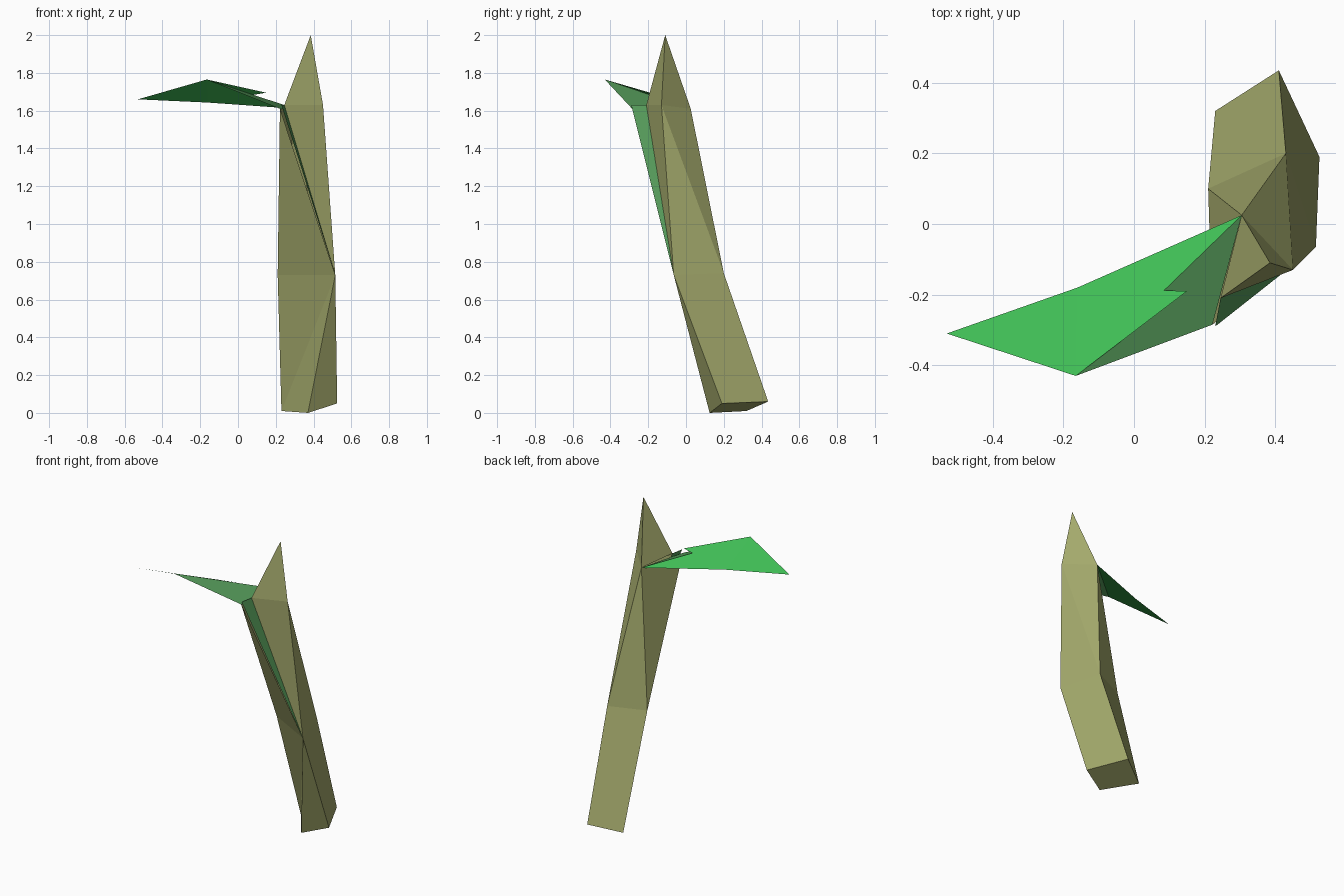
import bpy
import bmesh

if "Cube" in bpy.data.objects:
    bpy.data.objects.remove(bpy.data.objects["Cube"])


def material(name, rgb):
    m = bpy.data.materials.new(name)
    m.diffuse_color = (*rgb, 1)
    m.use_nodes = True
    m.node_tree.nodes["Principled BSDF"].inputs["Base Color"].default_value = m.diffuse_color
    return m


OLIVE = material("olive_stalk", (0.37, 0.40, 0.15))
GREEN = material("bright_leaf", (0.05, 0.50, 0.09))
BLEND = material("pale_leaf_base", (0.09, 0.32, 0.10))


def part(name, pts, groups):
    """Flat-faced mesh from named points; groups = [(material, 'space separated faces')]."""
    me = bpy.data.meshes.new(name)
    ob = bpy.data.objects.new(name, me)
    bpy.context.collection.objects.link(ob)
    bm = bmesh.new()
    verts = {}
    for i, (mat, faces) in enumerate(groups):
        me.materials.append(mat)
        for word in faces.split():
            for k in word:
                if k not in verts:
                    verts[k] = bm.verts.new(pts[k])
            bm.faces.new([verts[k] for k in word]).material_index = i
    bmesh.ops.recalc_face_normals(bm, faces=bm.faces)
    bm.to_mesh(me)
    bm.free()
    return ob


P = {
    # stalk foot
    "a": (0.23, 0.32, 0.01), "b": (0.41, 0.435, 0.06),
    "c": (0.525, 0.19, 0.05), "d": (0.37, 0.125, 0.0),
    # stalk middle
    "e": (0.21, 0.10, 0.73), "f": (0.43, 0.20, 0.74), "g": (0.515, -0.065, 0.73),
    # stalk top and pointed tip
    "p": (0.305, 0.025, 1.61), "q": (0.45, -0.13, 1.63),
    "r": (0.245, -0.21, 1.63), "t": (0.385, -0.11, 2.0),
    # sheath corners
    "v": (0.222, -0.285, 1.61), "w": (0.23, -0.29, 1.63),
    # leaf blade
    "l": (-0.165, -0.43, 1.765), "m": (-0.16, -0.18, 1.643),
    "n": (-0.53, -0.31, 1.66), "k": (0.15, -0.19, 1.695),
}

# bent stalk with closed foot, sheath front and pointed shoot
part("stalk", P, [
    (OLIVE, "abcd "            # foot
            "adg age abfe bcgf cdg "   # lower sides
            "egv epv efp fpq fgq gqr "  # upper sides
            "tpq tqr trp"),    # pointed shoot
])

# narrow green strip down the sheath
part("sheath_strip", P, [(BLEND, "wrg")])

# folded leaf blade
part("leaf", P, [(GREEN, "pml lmn lmk"), (BLEND, "plv")])
